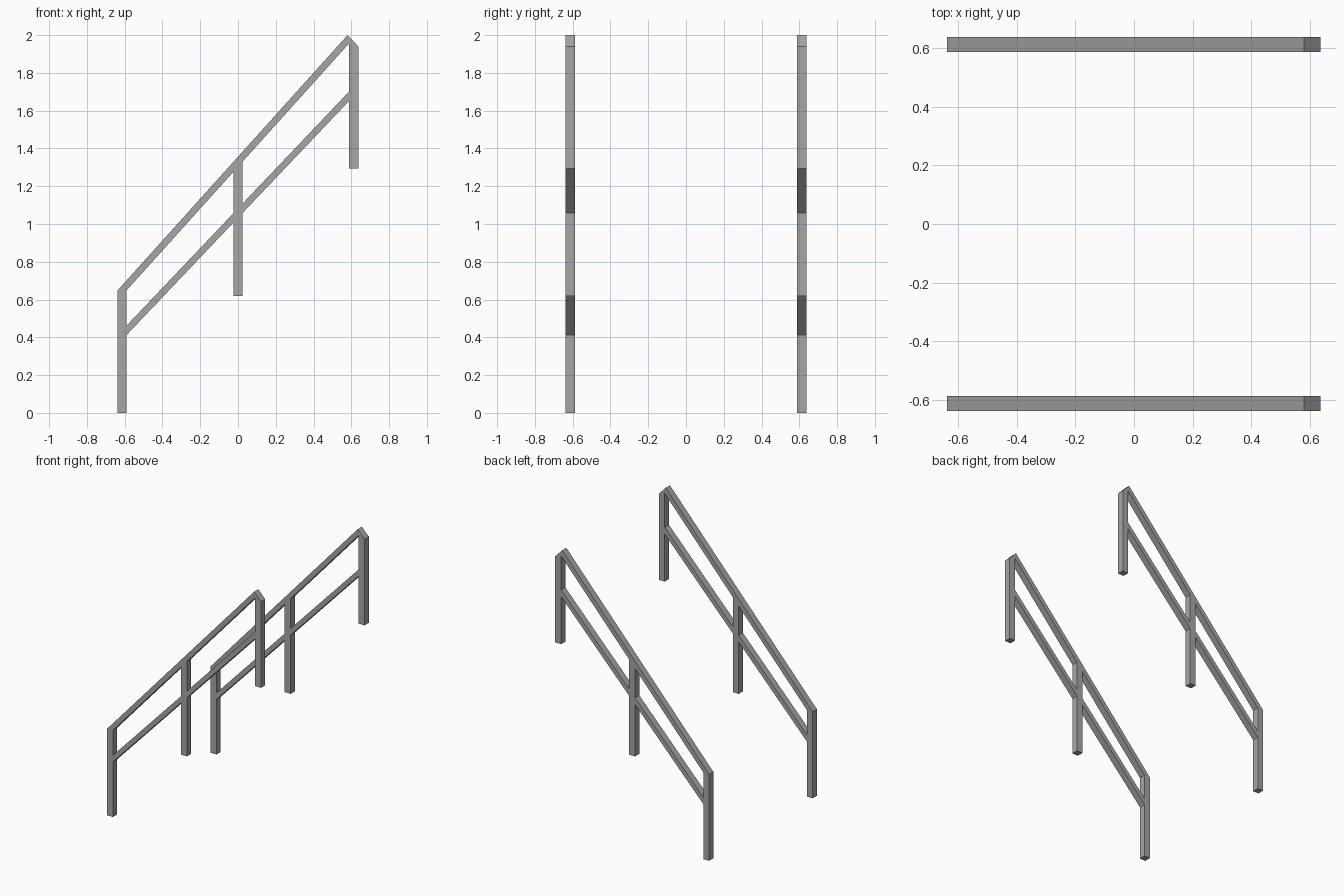
import bpy
import bmesh

cube = bpy.data.objects.get("Cube")
if cube:
    bpy.data.objects.remove(cube, do_unlink=True)

grey = bpy.data.materials.new("light grey metal")
grey.use_nodes = True
colour = (0.38, 0.38, 0.38, 1)
grey.diffuse_color = colour
grey.node_tree.nodes["Principled BSDF"].inputs["Base Color"].default_value = colour

INNER, OUTER = 0.588, 0.638   # depth range of each railing
DROP = 0.053                  # vertical thickness of the handrail
LOW = 0.05                    # vertical thickness of the lower rail


def top_z(x):
    """Upper edge of the sloping handrail."""
    return 2.0 + 1.11 * (x - 0.58)


def low_z(x):
    """Underside of the sloping lower rail."""
    return 0.412 + 1.052 * (x + 0.59)


def prism(name, profile, side):
    """Extrude an x-z profile across the depth of one railing."""
    bm = bmesh.new()
    face = bm.faces.new([bm.verts.new((x, side * INNER, z)) for x, z in profile])
    ext = bmesh.ops.extrude_face_region(bm, geom=[face])
    verts = [g for g in ext["geom"] if isinstance(g, bmesh.types.BMVert)]
    bmesh.ops.translate(bm, verts=verts, vec=(0, side * (OUTER - INNER), 0))
    bmesh.ops.recalc_face_normals(bm, faces=bm.faces)
    mesh = bpy.data.meshes.new(name)
    bm.to_mesh(mesh)
    bm.free()
    mesh.materials.append(grey)
    bpy.context.collection.objects.link(bpy.data.objects.new(name, mesh))


# Post name, left edge, right edge, foot height
posts = [("lower_post", -0.638, -0.59, 0.0),
         ("middle_post", -0.025, 0.024, 0.618),
         ("upper_post", 0.588, 0.637, 1.295)]
END_Z = 1.94                  # outer corner of the handrail's upper end

for side, label in ((-1, "front"), (1, "back")):
    # Posts, cut to the slope under the handrail
    for name, a, b, foot in posts:
        head = END_Z if name == "upper_post" else top_z(b) - DROP
        prism(f"{label}_{name}",
              [(a, foot), (b, foot), (b, head), (a, top_z(a) - DROP)], side)

    # Handrail with a square-cut upper end
    start, (_, inside, end, _) = posts[0][1], posts[2]
    prism(f"{label}_handrail",
          [(start, top_z(start) - DROP), (inside, top_z(inside) - DROP),
           (end, END_Z), (0.58, 2.0), (start, top_z(start))], side)

    # Lower rail, one length between each pair of posts
    for i in range(2):
        a, b = posts[i][2], posts[i + 1][1]
        prism(f"{label}_lower_rail_{i + 1}",
              [(a, low_z(a)), (b, low_z(b)), (b, low_z(b) + LOW), (a, low_z(a) + LOW)], side)
